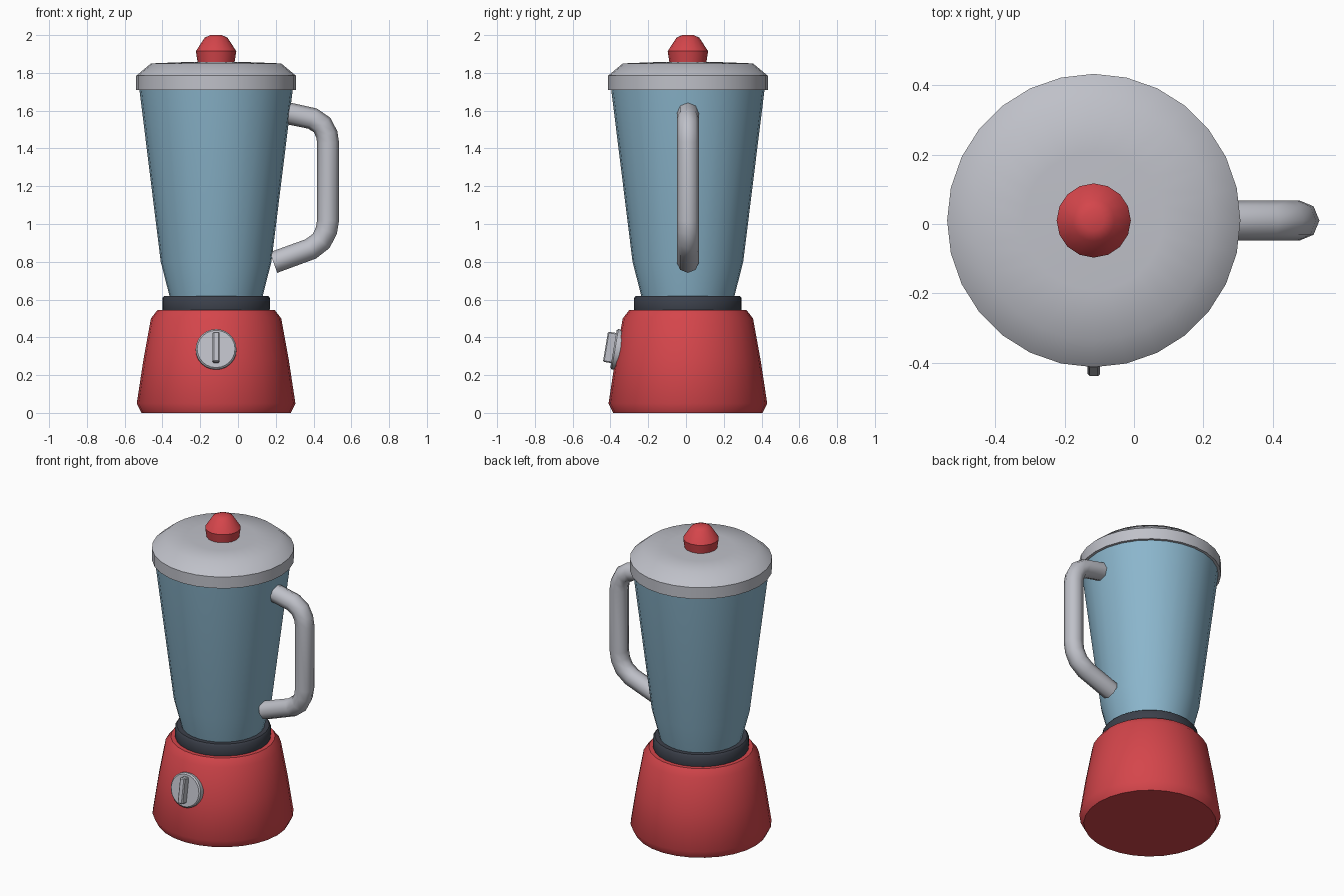
import bpy, bmesh, math
from mathutils import Vector, Matrix

if "Cube" in bpy.data.objects:
    bpy.data.objects.remove(bpy.data.objects["Cube"])

CX, CY = -0.116, 0.01  # axis of the body


def material(name, rgb):
    m = bpy.data.materials.new(name)
    m.diffuse_color = (*rgb, 1)
    m.use_nodes = True
    m.node_tree.nodes["Principled BSDF"].inputs["Base Color"].default_value = m.diffuse_color
    return m


RED = material("red plastic", (0.66, 0.06, 0.07))
BLUE = material("blue glass", (0.26, 0.47, 0.61))
GREY = material("light grey", (0.52, 0.53, 0.58))
DARK = material("dark grey", (0.045, 0.052, 0.07))


def finish(bm, name, mat, angle=40):
    bmesh.ops.recalc_face_normals(bm, faces=bm.faces)
    me = bpy.data.meshes.new(name)
    bm.to_mesh(me)
    bm.free()
    me.materials.append(mat)
    ob = bpy.data.objects.new(name, me)
    bpy.context.collection.objects.link(ob)
    bpy.ops.object.select_all(action='DESELECT')
    ob.select_set(True)
    bpy.context.view_layer.objects.active = ob
    bpy.ops.object.shade_smooth_by_angle(angle=math.radians(angle))
    return ob


def skin(bm, rings):
    """Bridge rings of vertices and cap both ends."""
    n = len(rings[0])
    for a, b in zip(rings, rings[1:]):
        for i in range(n):
            j = (i + 1) % n
            bm.faces.new((a[i], a[j], b[j], b[i]))
    bm.faces.new(rings[0])
    bm.faces.new(rings[-1])


def lathe(name, profile, mat, sides=28, angle=40, matrix=Matrix.Translation((CX, CY, 0))):
    bm = bmesh.new()
    rings = []
    for r, z in profile:
        rings.append([bm.verts.new(matrix @ Vector((r * math.cos(t), r * math.sin(t), z)))
                      for t in (2 * math.pi * i / sides for i in range(sides))])
    skin(bm, rings)
    return finish(bm, name, mat, angle)


# Body of revolution: base, collar, jar, lid and lid knob
lathe("motor_base", [(0.395, 0), (0.42, 0.05), (0.385, 0.28), (0.345, 0.5), (0.31, 0.545)], RED)
lathe("collar", [(0.28, 0.53), (0.285, 0.55), (0.285, 0.608), (0.275, 0.62)], DARK, angle=50)
lathe("jar", [(0.243, 0.6), (0.247, 0.62), (0.293, 0.8), (0.407, 1.72)], BLUE)
lathe("lid", [(0.423, 1.71), (0.423, 1.785), (0.345, 1.85), (0.2, 1.856), (0.02, 1.86)], GREY)
lathe("lid_knob", [(0.097, 1.85), (0.107, 1.915), (0.06, 1.987), (0.03, 2.0)], RED, sides=16)

# Handle: octagonal tube swept along a path in the xz plane
path = [Vector((x, 0, z)) for x, z in [
    (0.25, 1.589), (0.395, 1.558), (0.445, 1.524), (0.47, 1.475), (0.477, 1.43),
    (0.477, 1.02), (0.468, 0.965), (0.44, 0.91), (0.385, 0.868), (0.188, 0.796)]]
bm = bmesh.new()
rings = []
for i, p in enumerate(path):
    before = (p - path[i - 1]).normalized() if i else None
    after = (path[i + 1] - p).normalized() if i + 1 < len(path) else None
    t = ((before or after) + (after or before)).normalized()
    side = Vector((-t.z, 0, t.x))
    rings.append([bm.verts.new(p + Vector((0, CY, 0)) + 0.058 * (
        side * math.cos(k * math.pi / 4) + Vector((0, 1, 0)) * math.sin(k * math.pi / 4)))
        for k in range(8)])
skin(bm, rings)
finish(bm, "handle", GREY, 50)

# Dial: disc and grip, tilted to lie on the sloping front of the base
tilt = Matrix.Translation((CX, -0.363, 0.335)) @ Matrix.Rotation(math.radians(80.5), 4, 'X')
lathe("dial", [(0.108, -0.03), (0.108, 0.013), (0.1, 0.021)], GREY, sides=24, matrix=tilt)
bm = bmesh.new()
bmesh.ops.create_cube(bm, size=1, matrix=tilt @ Matrix.Translation((0, 0.005, 0.035))
                      @ Matrix.Diagonal((0.036, 0.162, 0.06, 1)))
bmesh.ops.bevel(bm, geom=bm.edges[:], offset=0.006, segments=1, affect='EDGES')
finish(bm, "dial_grip", GREY, 30)
